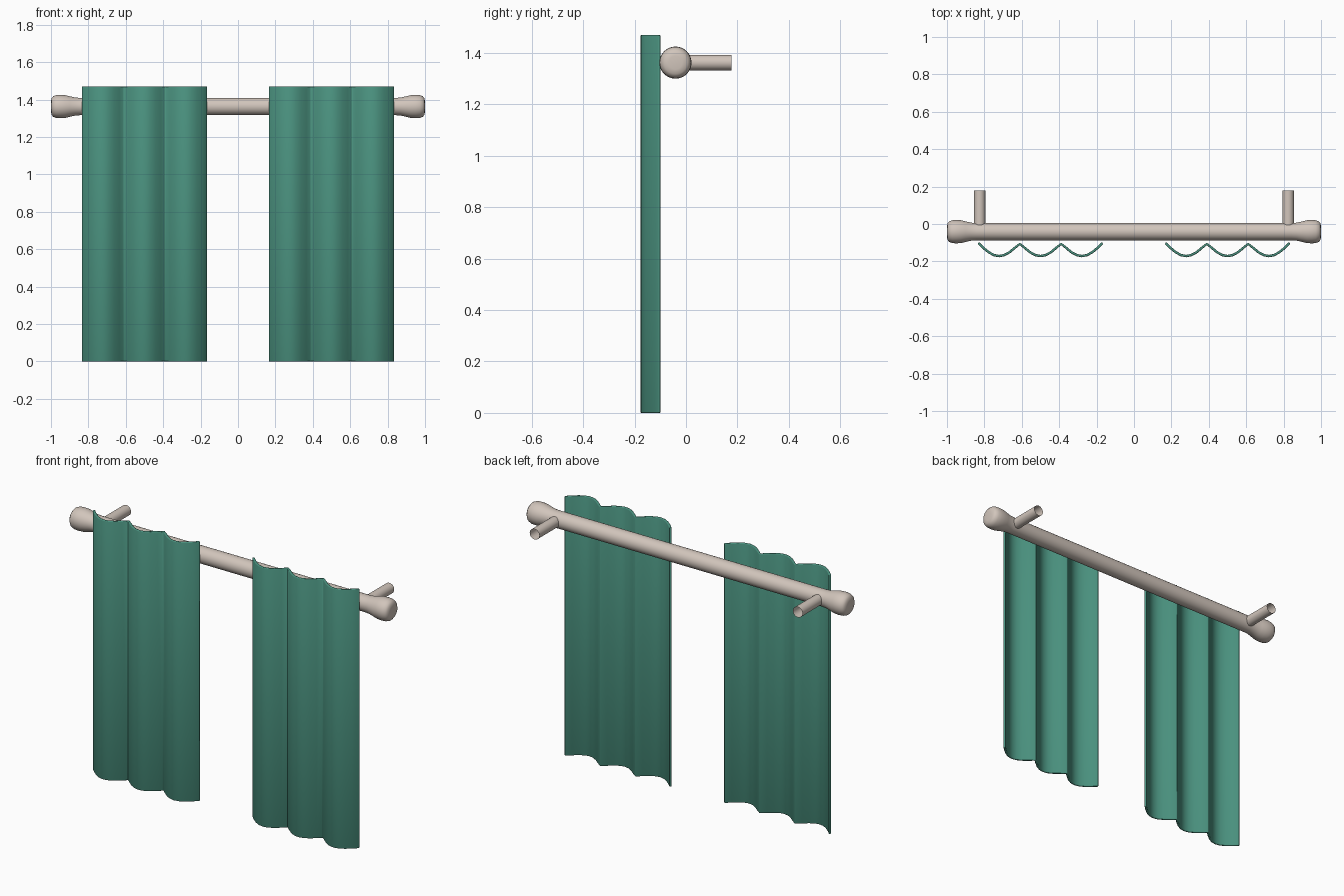
import bpy, bmesh, math
from mathutils import Matrix, Vector

if "Cube" in bpy.data.objects:
    bpy.data.objects.remove(bpy.data.objects["Cube"])


def material(name, color):
    m = bpy.data.materials.new(name)
    m.diffuse_color = (*color, 1)
    m.use_nodes = True
    m.node_tree.nodes["Principled BSDF"].inputs["Base Color"].default_value = m.diffuse_color
    return m


BEIGE = material("warm beige", (0.64, 0.56, 0.50))
GREEN = material("curtain green", (0.07, 0.29, 0.215))
ROD_Y, ROD_Z = -0.041, 1.363


def finish(name, bm, mat, angle=40):
    bmesh.ops.recalc_face_normals(bm, faces=bm.faces)
    me = bpy.data.meshes.new(name)
    bm.to_mesh(me)
    bm.free()
    me.materials.append(mat)
    ob = bpy.data.objects.new(name, me)
    bpy.context.collection.objects.link(ob)
    bpy.ops.object.select_all(action='DESELECT')
    ob.select_set(True)
    bpy.context.view_layer.objects.active = ob
    bpy.ops.object.shade_smooth_by_angle(angle=math.radians(angle))
    return ob


def lathe_x(name, profile, mat, n=32):
    """Revolve (x, radius) points around the rod axis."""
    bm = bmesh.new()
    rings = []
    for x, r in profile:
        if r == 0:
            rings.append([bm.verts.new((x, ROD_Y, ROD_Z))] * n)
        else:
            rings.append([bm.verts.new((x, ROD_Y + r * math.cos(2 * math.pi * i / n),
                                        ROD_Z + r * math.sin(2 * math.pi * i / n)))
                          for i in range(n)])
    for a, b in zip(rings, rings[1:]):
        for i in range(n):
            j = (i + 1) % n
            bm.faces.new(dict.fromkeys((a[i], a[j], b[j], b[i])))
    return finish(name, bm, mat, 60)


# Rod with flared, rounded ends in one turned profile
end = [(0.84, 0.046), (0.87, 0.048), (0.90, 0.055), (0.925, 0.061), (0.95, 0.0625),
       (0.972, 0.061), (0.988, 0.055), (0.997, 0.044), (1.0, 0.026), (1.0, 0)]
lathe_x("curtain_rod", [(-x, r) for x, r in reversed(end)] + end, BEIGE)

for side, label in ((-1, "left"), (1, "right")):
    # Wall bracket: open tube from the rod to the back
    bm = bmesh.new()
    y0, y1 = -0.01, 0.178
    bmesh.ops.create_cone(bm, segments=24, radius1=0.03, radius2=0.03, depth=y1 - y0,
                          cap_ends=False,
                          matrix=Matrix.Translation((side * 0.825, (y0 + y1) / 2, ROD_Z))
                          @ Matrix.Rotation(math.pi / 2, 4, 'X'))
    finish(label + "_bracket", bm, BEIGE)

    # Curtain: three scalloped folds, extruded upward and thickened
    bm = bmesh.new()
    folds, steps = 3, 8
    prev = None
    for i in range(folds * steps + 1):
        t = i / steps
        depth = abs(math.sin(math.pi * t))
        if i % steps == 0 and 0 < i < folds * steps:
            depth = 0.06   # softened inner creases
        x = side * (0.168 + 0.664 * i / (folds * steps))
        y = -0.102 - 0.0695 * depth
        cur = [bm.verts.new((x, y, z)) for z in (0, 1.47)]
        if prev:
            bm.faces.new((prev[0], cur[0], cur[1], prev[1]))
        prev = cur
    ob = finish(label + "_curtain", bm, GREEN, 60)
    s = ob.modifiers.new("thickness", 'SOLIDIFY')
    s.thickness, s.offset = 0.013, 0
    b = ob.modifiers.new("soft edges", 'BEVEL')
    b.width, b.segments, b.limit_method = 0.004, 2, 'ANGLE'
    b.angle_limit = math.radians(70)
